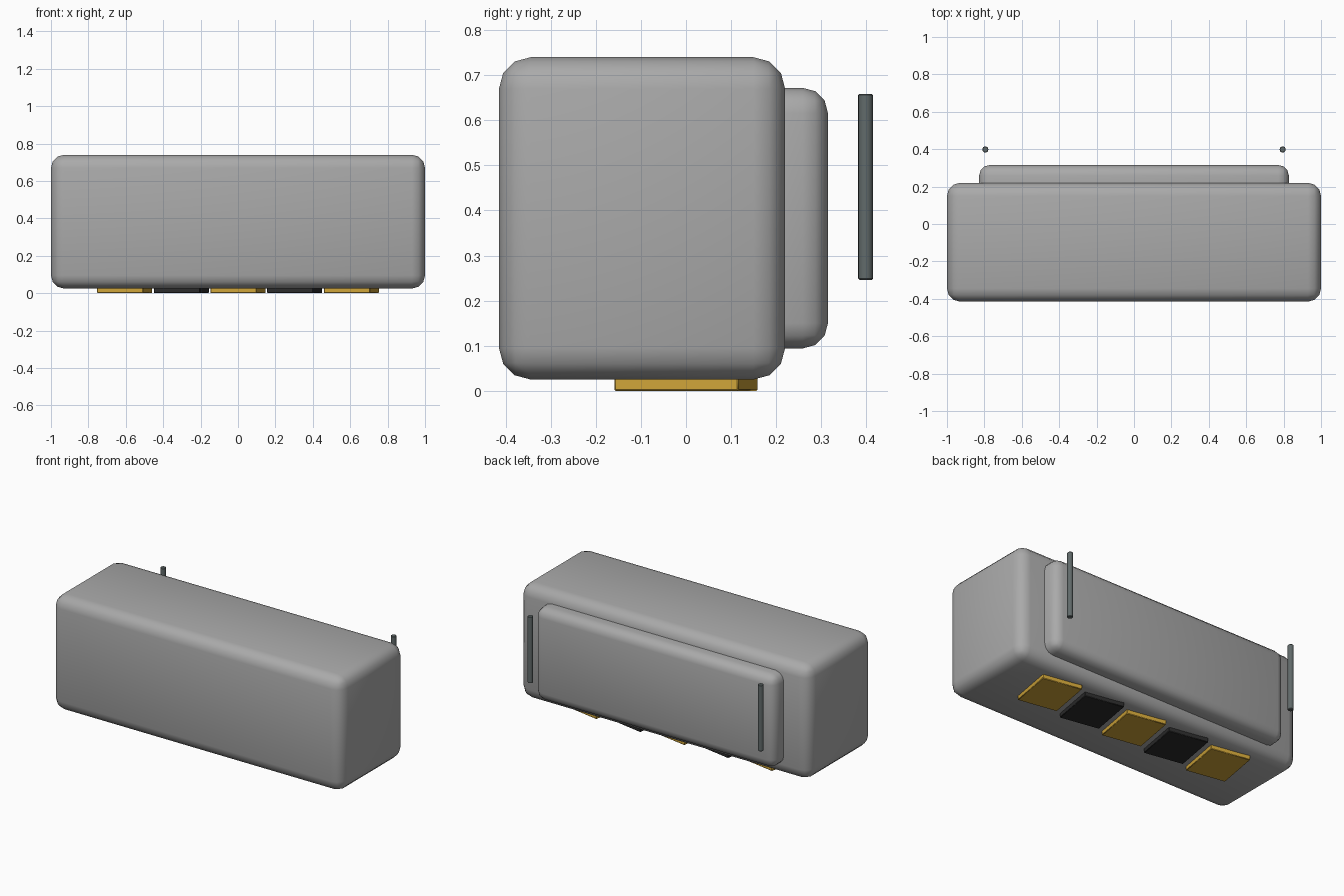
import bpy, math

if "Cube" in bpy.data.objects:
    bpy.data.objects.remove(bpy.data.objects["Cube"])


def material(name, rgb):
    m = bpy.data.materials.new(name)
    m.diffuse_color = (*rgb, 1)
    m.use_nodes = True
    m.node_tree.nodes["Principled BSDF"].inputs["Base Color"].default_value = m.diffuse_color
    return m


GREY = material("light grey", (0.40, 0.40, 0.40))
STEEL = material("dark steel", (0.12, 0.145, 0.145))
GOLD = material("gold", (0.62, 0.37, 0.04))
BLACK = material("black", (0.025, 0.025, 0.025))


def finish(obj, name, mat, bevel, segments):
    """Name, colour, bevel and smooth one part."""
    obj.name = name
    obj.data.materials.append(mat)
    mod = obj.modifiers.new("rounded edges", 'BEVEL')
    mod.width = bevel
    mod.segments = segments
    mod.limit_method = 'ANGLE'
    mod.angle_limit = math.radians(50)
    bpy.ops.object.modifier_apply(modifier=mod.name)
    bpy.ops.object.shade_smooth_by_angle(angle=math.radians(40))
    return obj


def box(name, lo, hi, mat, bevel, segments, turn=0.0):
    centre = [(a + b) / 2 for a, b in zip(lo, hi)]
    bpy.ops.mesh.primitive_cube_add(size=1, location=centre)
    obj = bpy.context.object
    obj.scale = [b - a for a, b in zip(lo, hi)]
    bpy.ops.object.transform_apply(location=False, rotation=False, scale=True)
    finish(obj, name, mat, bevel, segments)
    obj.rotation_euler.z = turn
    return obj


# Main rounded block and the thinner panel on its back
box("body", (-1, -0.415, 0.025), (1, 0.22, 0.74), GREY, 0.07, 3)
box("back_panel", (-0.828, 0.10, 0.094), (0.828, 0.315, 0.672), GREY, 0.056, 3)

# Upright rods behind the panel
for side, x in (("left", -0.795), ("right", 0.795)):
    bpy.ops.mesh.primitive_cylinder_add(vertices=16, radius=0.0165, depth=0.413,
                                        location=(x, 0.3985, 0.4525))
    finish(bpy.context.object, side + "_rod", STEEL, 0.003, 1)

# Row of slightly turned pads underneath, alternating colours
for i in range(5):
    x = (i - 2) * 0.303
    box(f"pad_{i + 1}", (x - 0.125, -0.14, 0.0), (x + 0.125, 0.14, 0.03),
        BLACK if i % 2 else GOLD, 0.003, 1, turn=math.radians(-10))
